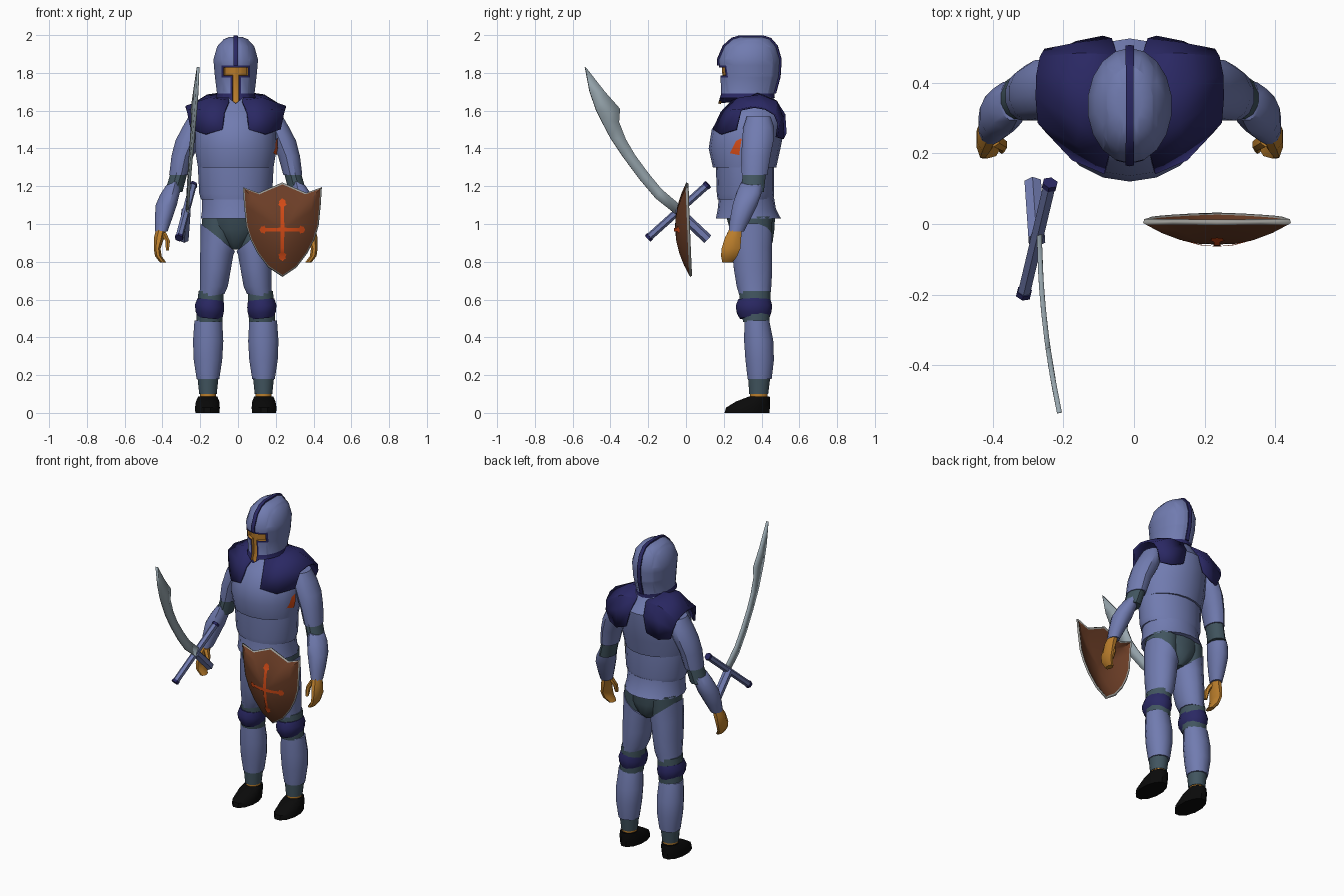
import bpy, bmesh, math
from mathutils import Vector
from mathutils.bvhtree import BVHTree

cube = bpy.data.objects.get("Cube")
if cube:
    bpy.data.objects.remove(cube)

BODY_X = -0.012  # the figure stands slightly off centre


def material(name, r, g, b):
    m = bpy.data.materials.new(name)
    m.use_nodes = True
    m.diffuse_color = (r, g, b, 1)
    bsdf = next(n for n in m.node_tree.nodes if n.type == 'BSDF_PRINCIPLED')
    bsdf.inputs["Base Color"].default_value = (r, g, b, 1)
    return m


armor = material("blue armor", .165, .2, .435)
navy = material("navy trim", .023, .021, .125)
skin = material("ochre skin", .5, .21, .025)
cloth = material("slate cloth", .053, .09, .114)
black = material("black leather", .003, .003, .003)
brown = material("brown wood", .15, .048, .02)
red = material("red orange paint", .66, .07, .008)
steel = material("steel", .31, .38, .42)
rim = material("grey rim", .33, .33, .31)


def finish(name, bm, mats, x=0.0, mirror=False, thick=0.0, angle=38):
    """Turn a bmesh into a shaded object with optional thickness and mirror."""
    bmesh.ops.recalc_face_normals(bm, faces=bm.faces)
    me = bpy.data.meshes.new(name)
    bm.to_mesh(me)
    bm.free()
    for m in mats:
        me.materials.append(m)
    me.shade_smooth()
    me.set_sharp_from_angle(angle=math.radians(angle))
    ob = bpy.data.objects.new(name, me)
    bpy.context.scene.collection.objects.link(ob)
    ob.location.x = x
    if thick:
        solid = ob.modifiers.new("thickness", 'SOLIDIFY')
        solid.thickness, solid.offset = thick, 0
    if mirror:
        ob.modifiers.new("mirror", 'MIRROR')
    return ob


def loft_mesh(rows, n):
    """Skin ellipses given as x, y, z, radius x, radius y and optional tilt."""
    bm = bmesh.new()
    rings = []
    for x, y, z, rx, ry, *tilt in rows:
        ring = []
        for i in range(n):
            a = math.tau * (i + .5) / n
            dx = rx * math.cos(a)
            dz = dx * tilt[0] if tilt else 0
            ring.append(bm.verts.new((x + dx, y + ry * math.sin(a), z + dz)))
        rings.append(ring)
    for a, b in zip(rings, rings[1:]):
        for i in range(n):
            j = (i + 1) % n
            bm.faces.new((a[i], a[j], b[j], b[i]))
    bm.faces.new(rings[0])
    bm.faces.new(rings[-1])
    return bm


def loft(name, mat, rows, n=12, mirror=True):
    return finish(name, loft_mesh(rows, n), [mat], BODY_X, mirror)


def strip(name, mat, pairs, x=0.0, onto=None, along=None, thick=0.0):
    """Ribbon through point pairs, optionally laid on a surface."""
    bm = bmesh.new()

    def put(p):
        p = Vector(p)
        if onto:
            hit = onto.ray_cast(p - along * 3, along)[0]
            p = (hit or p) - along * .006
        return bm.verts.new(p)

    rungs = [(put(a), put(b)) for a, b in pairs]
    for (a, b), (c, d) in zip(rungs, rungs[1:]):
        bm.faces.new((a, b, d, c))
    return finish(name, bm, [mat], x, thick=thick)


def rod(name, mat, a, b, r, sides=6):
    a, b = Vector(a), Vector(b)
    bm = bmesh.new()
    bmesh.ops.create_cone(bm, cap_ends=True, segments=sides, radius1=r, radius2=r, depth=(b - a).length)
    turn = (b - a).to_track_quat('Z', 'Y').to_matrix().to_4x4()
    turn.translation = (a + b) / 2
    bm.transform(turn)
    return finish(name, bm, [mat])


# Legs
loft("foot", black, [(.15, .323, 0, .066, .123), (.15, .328, .028, .068, .12),
                     (.149, .355, .06, .064, .094), (.148, .39, .088, .052, .055)])
loft("ankle_skin", skin, [(.147, .385, .08, .044, .048), (.147, .385, .103, .044, .048)])
loft("ankle_cloth", cloth, [(.147, .385, .1, .048, .052), (.147, .388, .21, .06, .063)])
loft("shin_guard", armor, [(.147, .39, .18, .062, .066), (.147, .39, .28, .078, .078),
                           (.146, .385, .38, .083, .08), (.145, .375, .49, .076, .068)])
loft("knee_cloth", cloth, [(.14, .372, .48, .072, .072), (.134, .366, .58, .072, .085),
                           (.13, .365, .645, .069, .084)])
loft("knee_guard", navy, [(.14, .362, .5, .06, .08, .1), (.139, .36, .53, .077, .094, .1),
                          (.138, .36, .565, .08, .1, .1), (.134, .362, .6, .072, .088, .1)])
loft("thigh_guard", armor, [(.127, .365, .62, .07, .084, -.15), (.115, .36, .67, .076, .095),
                            (.108, .355, .76, .085, .105), (.1, .35, .86, .09, .11, .3),
                            (.095, .35, .93, .094, .11, .8)])
loft("hip_cloth", cloth, [(.098, .35, .86, .08, .1), (.094, .35, .95, .088, .107), (.09, .35, 1.04, .09, .112)])
loft("pelvis", cloth, [(0, .36, .865, .03, .06), (0, .36, .9, .07, .1),
                       (0, .35, .97, .16, .12), (0, .34, 1.06, .17, .135)], 16, False)

# Torso
loft("skirt_plate", armor, [(0, .33, 1.03, .187, .172), (0, .322, 1.08, .18, .154),
                            (0, .32, 1.14, .18, .146)], 18, False)
loft("belly_plate", armor, [(0, .315, 1.13, .186, .148), (0, .315, 1.16, .196, .152),
                            (0, .312, 1.31, .204, .154)], 18, False)
CHEST = [(0, .31, 1.3, .203, .168), (0, .31, 1.4, .22, .19), (0, .328, 1.5, .215, .192),
         (0, .355, 1.58, .19, .17), (0, .365, 1.64, .13, .115), (0, .37, 1.69, .085, .08)]
loft("chest_plate", armor, CHEST, 18, False)
chest = loft_mesh(CHEST, 18)
strip("chest_mark", red, [((1, .232, 1.375), (1, .282, 1.365)), ((1, .245, 1.4), (1, .286, 1.4)),
                          ((1, .265, 1.44), (1, .295, 1.455))],
      BODY_X, BVHTree.FromBMesh(chest), Vector((-1, 0, 0)))
chest.free()

# Shoulder pads: rows run from the front over the shoulder to the back
PAD = [((.07, .146, 1.5), (.16, .185, 1.475), (.235, .265, 1.5)),
       ((.06, .188, 1.59), (.15, .228, 1.6), (.258, .29, 1.605)),
       ((.035, .245, 1.65), (.14, .285, 1.665), (.264, .36, 1.62)),
       ((.045, .37, 1.695), (.15, .39, 1.68), (.262, .42, 1.61)),
       ((.035, .475, 1.65), (.14, .48, 1.645), (.252, .47, 1.58)),
       ((.05, .52, 1.58), (.15, .508, 1.565), (.24, .49, 1.53)),
       ((.075, .527, 1.48), (.15, .512, 1.45), (.215, .48, 1.46))]
bm = bmesh.new()
grid = [[bm.verts.new(p) for p in row] for row in PAD]
for a, b in zip(grid, grid[1:]):
    for i in range(2):
        bm.faces.new((a[i], a[i + 1], b[i + 1], b[i]))
finish("shoulder_pad", bm, [navy], BODY_X, True, .012)

# Arms and curled hands
loft("upper_arm", armor, [(.205, .385, 1.57, .045, .065), (.222, .385, 1.51, .064, .085),
                          (.252, .38, 1.44, .07, .086), (.282, .37, 1.36, .06, .08),
                          (.302, .363, 1.26, .052, .07)])
loft("elbow_cloth", cloth, [(.298, .363, 1.28, .046, .064), (.328, .352, 1.17, .048, .062)])
loft("forearm_guard", armor, [(.33, .35, 1.22, .04, .058, -.4), (.346, .335, 1.17, .057, .068, -.3),
                              (.368, .312, 1.1, .058, .068), (.384, .285, 1.02, .046, .055),
                              (.394, .266, .96, .034, .042)])
loft("hand", skin, [(.394, .266, .98, .027, .034), (.405, .25, .93, .03, .046), (.416, .238, .87, .019, .054),
                    (.41, .228, .83, .019, .046), (.385, .22, .797, .018, .03)], 8)
loft("thumb", skin, [(.385, .24, .955, .018, .022), (.36, .225, .91, .014, .018), (.362, .21, .86, .009, .012)], 6)

# Helmet with a recessed face opening, navy edging and a raised crest
bm = loft_mesh([(0, .32, 1.668, .107, .15), (0, .325, 1.692, .101, .143), (0, .335, 1.78, .112, .157),
                (0, .335, 1.87, .12, .163), (0, .34, 1.94, .1, .138), (0, .345, 1.978, .065, .1),
                (0, .345, 1.99, .035, .06)], 18)
cuts = [((s * x, 0, 0), (1, 0, 0)) for x in (.011, .018, .027, .066, .076) for s in (-1, 1)]
cuts += [((0, 0, z), (0, 0, 1)) for z in (1.775, 1.786, 1.829, 1.84)]
for point, normal in cuts:
    bmesh.ops.bisect_plane(bm, geom=bm.verts[:] + bm.edges[:] + bm.faces[:], plane_co=point, plane_no=normal)
for v in bm.verts:  # the front of the brim dips to a point
    if v.co.z < 1.68 and v.co.y < .3 and abs(v.co.x) < .03:
        v.co.z -= .03 - abs(v.co.x) * .7
bmesh.ops.recalc_face_normals(bm, faces=bm.faces)
opening, crest = [], []
for f in bm.faces:
    c = f.calc_center_median()
    side, front = abs(c.x), c.y < .3 and f.normal.z > -.8
    if front and c.z < 1.829 and (side < .018 or (side < .066 and c.z > 1.786)):
        f.material_index = 2
        opening.append(f)
    elif front and c.z < 1.84 and (side < .027 or (side < .076 and c.z > 1.775)):
        f.material_index = 1
    elif side < .011 and c.z > 1.692:
        f.material_index = 1
        crest.append(f)
    elif c.z < 1.692:
        f.material_index = 1
bmesh.ops.inset_region(bm, faces=opening, thickness=.001, depth=-.015)
bmesh.ops.inset_region(bm, faces=crest, thickness=.001, depth=.009)
finish("helmet", bm, [armor, navy, skin], BODY_X, angle=30)

# Shield: a domed fan of scaled outlines with a grey border
CX, CZ = .235, .97
half = [(.127, 1.165), (.209, 1.195), (.203, 1.1), (.192, .99), (.168, .915), (.132, .845), (.075, .77)]
outline = [(0, 1.22)] + half + [(0, .72)] + [(-x, z) for x, z in reversed(half)]
bm = bmesh.new()


def shield_point(x, z, s):
    drop = (z - CZ) * s
    return bm.verts.new((CX + x * s, .012 - .07 * (1 - s * s) - drop * .04, CZ + drop))


rings = [[shield_point(x, z, s) for x, z in outline] for s in (1, .96, .75, .5, .25)]
hub = shield_point(0, CZ, 0)
for k, ring in enumerate(rings):
    for i in range(len(ring)):
        j = (i + 1) % len(ring)
        if ring is rings[-1]:
            f = bm.faces.new((ring[i], ring[j], hub))
        else:
            f = bm.faces.new((ring[i], ring[j], rings[k + 1][j], rings[k + 1][i]))
        f.material_index = int(k == 0)
surface = BVHTree.FromBMesh(bm)
shield = finish("shield", bm, [brown, rim], thick=.012, angle=60)
shield.modifiers["thickness"].offset = -1 if shield.data.polygons[0].normal.y < 0 else 1

# Painted cross with pointed, flared ends
ARM = [(0, .011), (.2, .01), (.4, .009), (.6, .009), (.74, .009), (.8, .022), (.86, .016), (.92, .018), (1, .002)]
for name, dx, dz, reach in (("up", 0, 1, .165), ("down", 0, -1, .165), ("left", 1, 0, .12), ("right", -1, 0, .12)):
    pairs = []
    for t, w in ARM:
        x, z = CX + dx * t * reach, CZ + dz * t * reach
        pairs.append(((x - dz * w, 0, z + dx * w), (x + dz * w, 0, z - dx * w)))
    strip("cross_" + name, red, pairs, 0, surface, Vector((0, 1, 0)))

# Curved sword: cutting edge and back edge of the blade
EDGE = [(-.04, 1.04), (-.16, 1.135), (-.243, 1.233), (-.33, 1.35), (-.4, 1.455),
        (-.45, 1.55), (-.475, 1.6), (-.51, 1.7), (-.535, 1.83)]
BACK = [(-.03, 1.1), (-.13, 1.185), (-.2, 1.27), (-.27, 1.365), (-.32, 1.45),
        (-.355, 1.54), (-.35, 1.61), (-.43, 1.7), (-.53, 1.828)]
lean = lambda y, z: (-.268 + y * y * .2, y, z)
strip("blade", steel, [(lean(*a), lean(*b)) for a, b in zip(EDGE, BACK)], thick=.014)
low, high = Vector((-.31, -.19, .935)), Vector((-.24, .105, 1.2))
rod("guard", armor, low, high, .02)
rod("guard_cap_low", navy, low, low.lerp(high, -.04), .023)
rod("guard_cap_high", navy, high, high.lerp(low, -.04), .023)
rod("handle", armor, (-.275, -.045, 1.07), (-.286, .115, .92), .027)
